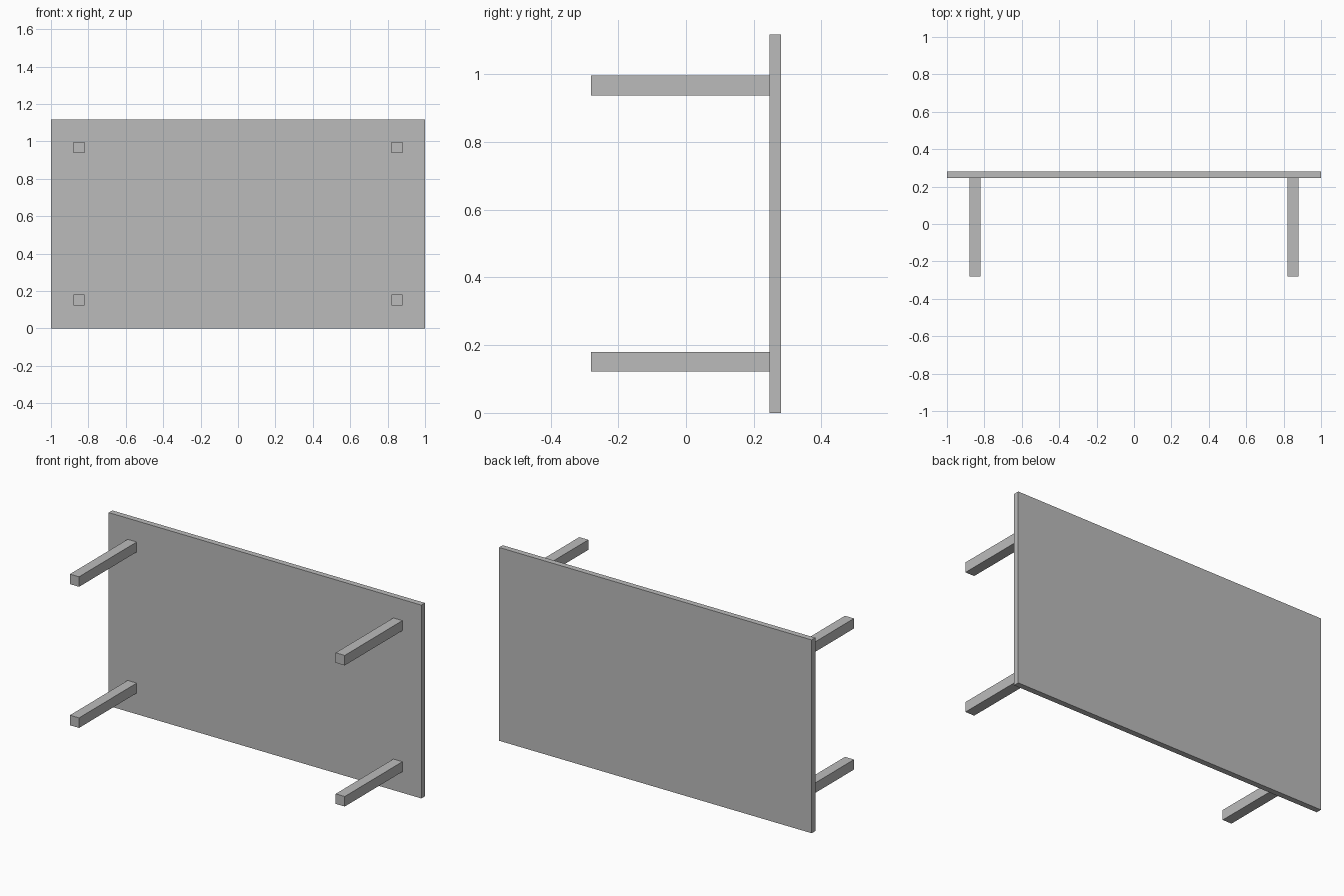
import bpy

# Remove the default cube
old = bpy.data.objects.get("Cube")
if old:
    bpy.data.objects.remove(old, do_unlink=True)

# Single plain grey
grey = bpy.data.materials.new("plain grey")
grey.use_nodes = True
colour = (0.5, 0.5, 0.5, 1)
grey.diffuse_color = colour
grey.node_tree.nodes["Principled BSDF"].inputs["Base Color"].default_value = colour


def box(name, low, high):
    """Axis-aligned box between two corners."""
    bpy.ops.mesh.primitive_cube_add(
        size=1, location=[(a + b) / 2 for a, b in zip(low, high)])
    obj = bpy.context.object
    obj.name = name
    obj.scale = [b - a for a, b in zip(low, high)]
    bpy.ops.object.transform_apply(location=False, rotation=False, scale=True)
    obj.data.materials.append(grey)
    return obj


HEIGHT = 1.118
DEPTH = 0.28      # half of the overall depth
JOINT = 0.247     # where the legs meet the tabletop
HALF = 0.029      # half of the leg width

# Tabletop, standing on its long edge
box("tabletop", (-1, JOINT, 0), (1, DEPTH, HEIGHT))

# Four square legs pointing forward
for side, x in (("left", 0.85), ("right", -0.85)):
    for level, z in (("lower", 0.151), ("upper", HEIGHT - 0.151)):
        box(f"{level}_{side}_leg",
            (x - HALF, -DEPTH, z - HALF), (x + HALF, JOINT, z + HALF))
